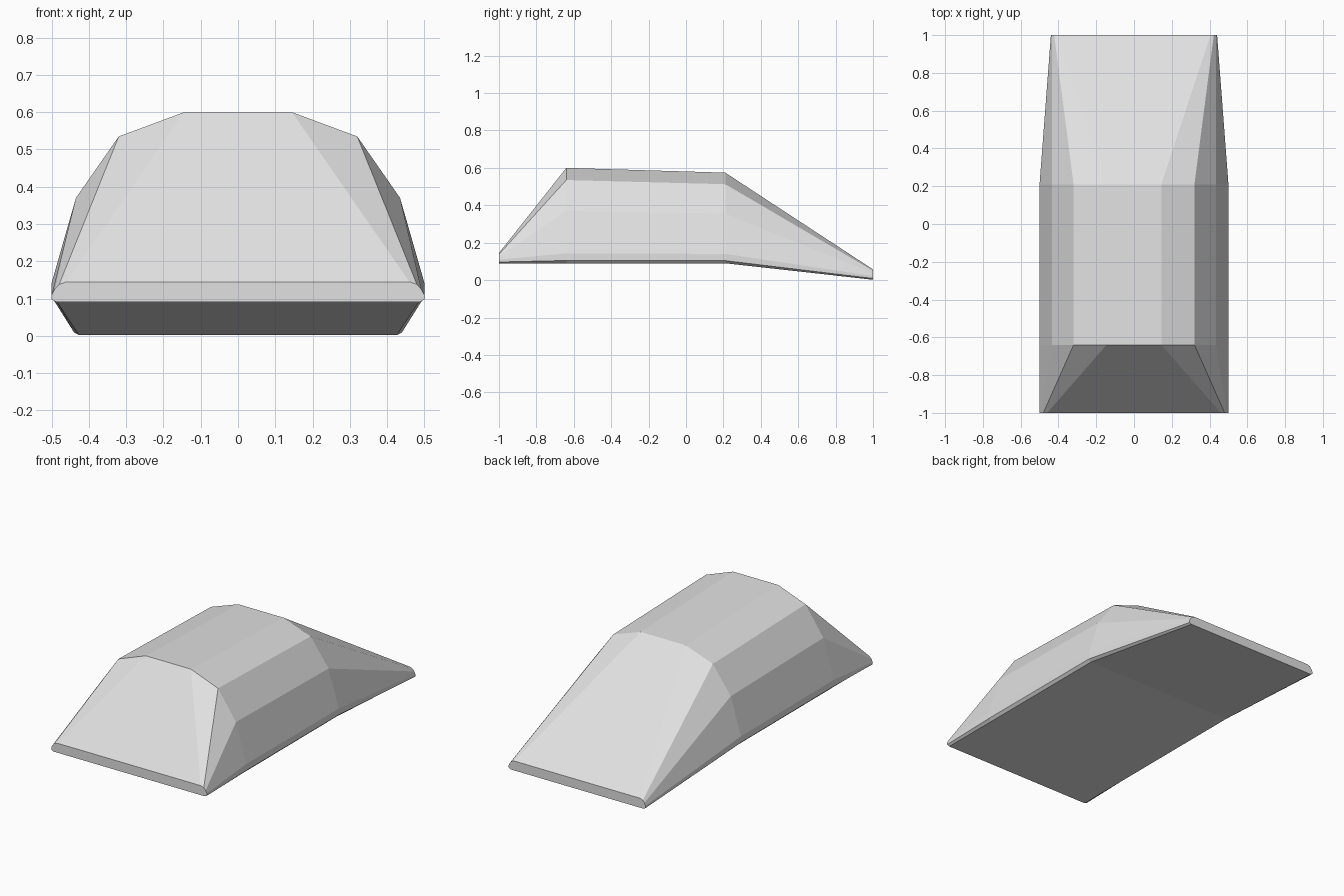
import bpy
import bmesh

cube = bpy.data.objects.get("Cube")
if cube:
    bpy.data.objects.remove(cube, do_unlink=True)

# One flat grey for the whole shell
grey = bpy.data.materials.new("light grey")
grey.use_nodes = True
colour = (0.75, 0.75, 0.75, 1)
grey.diffuse_color = colour
grey.node_tree.nodes["Principled BSDF"].inputs["Base Color"].default_value = colour

# Half cross-sections (x, z) from the roof edge down to the base edge
ARCH = [(0.145, 0.60), (0.32, 0.535), (0.435, 0.37), (0.50, 0.143), (0.50, 0.105), (0.485, 0.09)]
LIP = [(0.46, 0.145), (0.48, 0.138), (0.492, 0.125), (0.50, 0.11), (0.50, 0.097), (0.485, 0.09)]


def section(profile, scale=1.0, drop=0.0):
    return [(x * scale, z - drop) for x, z in profile]


# The rear of the arch is slightly lower, with the base edge kept level
rear_arch = [(x, 0.09 + (z - 0.09) * 0.95) for x, z in ARCH]

stations = [
    (-1.0, LIP),
    (-0.64, ARCH),
    (0.21, rear_arch),
    (1.0, section(LIP, 0.88, 0.088)),
]

# Loft the mirrored sections along the length
bm = bmesh.new()
rings = []
for y, half in stations:
    outline = half + [(-x, z) for x, z in reversed(half)]
    rings.append([bm.verts.new((x, y, max(z, 0))) for x, z in outline])

for a, b in zip(rings, rings[1:]):
    for i in range(len(a)):
        j = (i + 1) % len(a)
        bm.faces.new((a[i], a[j], b[j], b[i]))

# Close both ends
bm.faces.new(rings[0])
bm.faces.new(rings[-1])
bmesh.ops.recalc_face_normals(bm, faces=bm.faces)

mesh = bpy.data.meshes.new("arched_shell")
bm.to_mesh(mesh)
bm.free()
mesh.materials.append(grey)
shell = bpy.data.objects.new("arched_shell", mesh)
bpy.context.collection.objects.link(shell)
